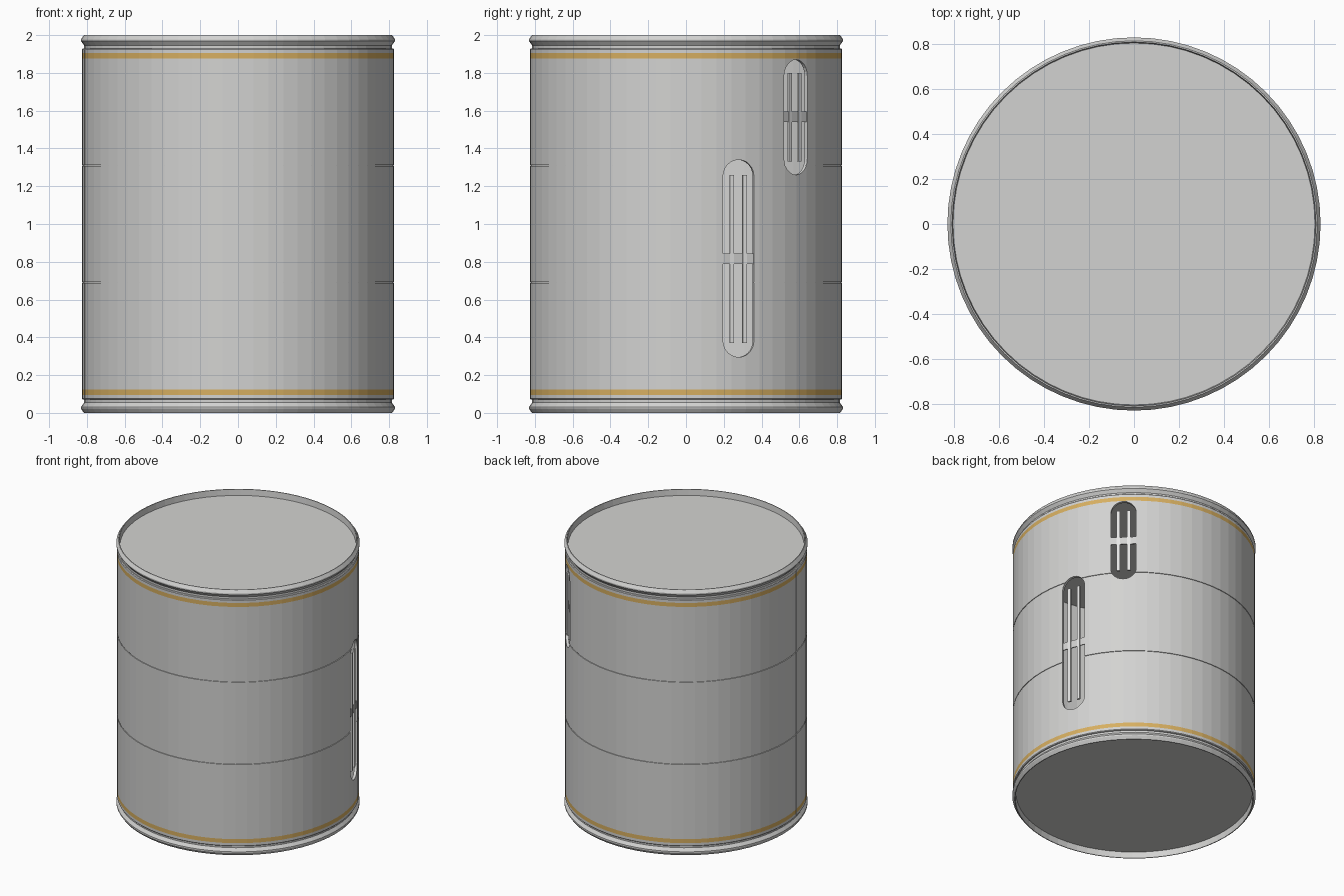
import bpy, bmesh
from math import sin, cos, pi, radians
from mathutils import Matrix, Vector

if "Cube" in bpy.data.objects:
    bpy.data.objects.remove(bpy.data.objects["Cube"])

SEGMENTS = 64
OUTER, INNER = 0.826, 0.806


def material(name, rgb):
    m = bpy.data.materials.new(name)
    m.use_nodes = True
    m.diffuse_color = (*rgb, 1)
    m.node_tree.nodes["Principled BSDF"].inputs["Base Color"].default_value = (*rgb, 1)
    return m


steel = material("light steel", (0.65, 0.65, 0.64))
gold = material("gold stripe", (0.68, 0.43, 0.12))
pale = material("pale metal", (0.8, 0.8, 0.79))


def finish(name, bm, *mats):
    bmesh.ops.recalc_face_normals(bm, faces=bm.faces)
    mesh = bpy.data.meshes.new(name)
    bm.to_mesh(mesh)
    bm.free()
    for m in mats:
        mesh.materials.append(m)
    ob = bpy.data.objects.new(name, mesh)
    bpy.context.scene.collection.objects.link(ob)
    return ob


def revolve(profile, closed):
    """Spin an (r, z) profile about the z axis."""
    bm = bmesh.new()
    verts = [bm.verts.new((r, 0, z)) for r, z in profile]
    edges = [bm.edges.new(p) for p in zip(verts, verts[1:])]
    if closed:
        edges.append(bm.edges.new((verts[-1], verts[0])))
    bmesh.ops.spin(bm, geom=verts + edges, cent=(0, 0, 0), axis=(0, 0, 1),
                   angle=2 * pi, steps=SEGMENTS, use_duplicate=False)
    bmesh.ops.remove_doubles(bm, verts=bm.verts, dist=1e-5)
    return bm


def radial_box(name, angle, r, t, z, size, mat):
    """Box at radius r and sideways offset t, turned to face outward."""
    bm = bmesh.new()
    place = (Matrix.Rotation(radians(angle), 4, "Z") @ Matrix.Translation((r, t, z))
             @ Matrix.Diagonal((*size, 1)))
    bmesh.ops.create_cube(bm, size=1, matrix=place)
    return finish(name, bm, mat)


def slot_cutter(angle, low, high, width):
    """Upright capsule prism pushed outward through the wall."""
    bm = bmesh.new()
    h = width / 2
    pts = []
    for centre, start in ((high - h, 0), (low + h, pi)):
        for i in range(13):
            a = start + pi * i / 12
            pts.append(bm.verts.new((0.7, h * cos(a), centre + h * sin(a))))
    face = bm.faces.new(pts)
    ext = bmesh.ops.extrude_face_region(bm, geom=[face])["geom"]
    bmesh.ops.translate(bm, vec=Vector((0.25, 0, 0)),
                        verts=[v for v in ext if isinstance(v, bmesh.types.BMVert)])
    bmesh.ops.rotate(bm, verts=bm.verts, cent=(0, 0, 0),
                     matrix=Matrix.Rotation(radians(angle), 3, "Z"))
    return finish("slot_cutter", bm, steel)


def cut(target, cutters):
    for c in cutters:
        c.hide_render = True
        mod = target.modifiers.new("cut", "BOOLEAN")
        mod.operation, mod.solver, mod.object = "DIFFERENCE", "EXACT", c
    bpy.context.view_layer.update()
    graph = bpy.context.evaluated_depsgraph_get()
    mesh = bpy.data.meshes.new_from_object(target.evaluated_get(graph))
    target.modifiers.clear()
    target.data = mesh
    for c in cutters:
        bpy.data.objects.remove(c)


# Hollow wall: stripe edges and two fine grooves, mirrored top to bottom
lower = [(INNER, 0.07), (OUTER - 0.005, 0.07), (OUTER, 0.075), (OUTER, 0.095),
         (OUTER, 0.125), (OUTER, 0.687), (OUTER - 0.004, 0.688),
         (OUTER - 0.004, 0.692), (OUTER, 0.693)]
wall_profile = lower + [(r, 2 - z) for r, z in reversed(lower)]
bm = revolve(wall_profile, True)
for f in bm.faces:
    c = f.calc_center_median()
    edge = min(c.z, 2 - c.z)
    f.material_index = int(0.095 < edge < 0.125 and c.xy.length > 0.815)
wall = finish("tank_wall", bm, steel, gold)

# Slots with their bars, and the upright seam
SLOTS = (("lower", 19.8, 0.295, 1.34, 0.37, 1.26, 0.817),
         ("upper", 45, 1.26, 1.87, 1.33, 1.80, 1.567))
cutters = [slot_cutter(a, lo, hi, 0.174) for _, a, lo, hi, *_ in SLOTS]
cutters.append(radial_box("seam_cutter", 190.7, OUTER, 0, 1, (0.01, 0.005, 1.84), steel))
cut(wall, cutters)

for name, angle, _, _, bar_low, bar_high, band_z in SLOTS:
    for side, t in (("left", 0.036), ("right", -0.036)):
        radial_box(f"{name}_{side}_bar", angle, 0.813, t, (bar_low + bar_high) / 2,
                   (0.012, 0.022, bar_high - bar_low), pale)
    radial_box(f"{name}_cross_band", angle, 0.811, 0, band_z,
               (0.008, 0.176, 0.055), steel)

# Recessed end caps with a bevelled rim
cap = [(0, 1.955), (0.806, 1.955), (0.81, 2), (0.816, 2), (0.831, 1.978),
       (0.831, 1.968), (0.814, 1.945), (0.814, 1.925), (0, 1.925)]
finish("top_cap", revolve(cap, False), steel)
finish("bottom_cap", revolve([(r, 2 - z) for r, z in cap], False), steel)
